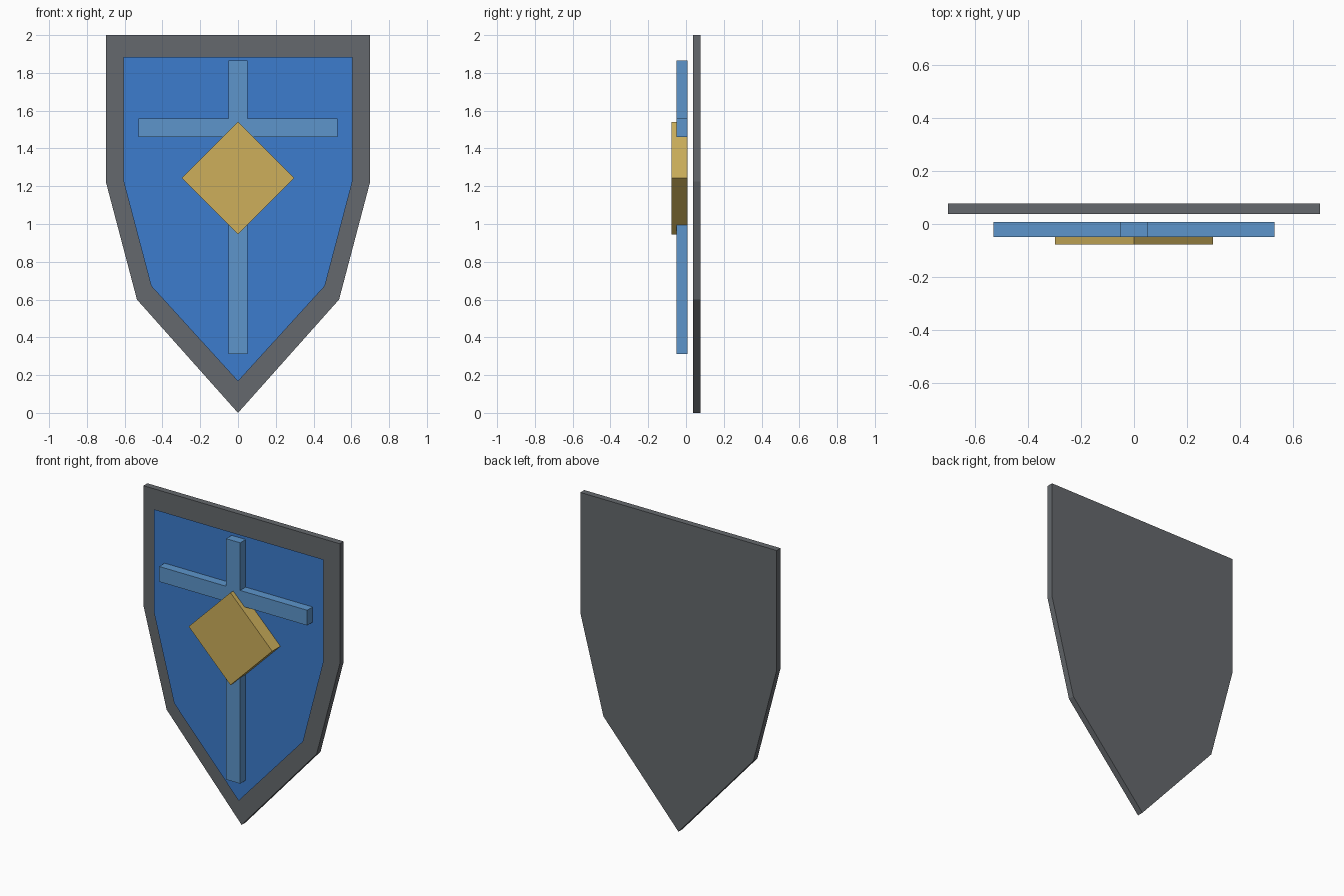
import bpy
import bmesh

if "Cube" in bpy.data.objects:
    bpy.data.objects.remove(bpy.data.objects["Cube"])


def material(name, rgb):
    m = bpy.data.materials.new(name)
    m.diffuse_color = (*rgb, 1.0)
    m.use_nodes = True
    m.node_tree.nodes["Principled BSDF"].inputs["Base Color"].default_value = m.diffuse_color
    return m


GREY = material("steel_grey", (0.130, 0.141, 0.153))
BLUE = material("deep_blue", (0.045, 0.200, 0.610))
LIGHT = material("light_blue", (0.109, 0.300, 0.600))
GOLD = material("gold", (0.610, 0.430, 0.105))


def slab(name, half, y_front, y_back, mat):
    """Mirror a right-hand (x, z) profile, listed top to bottom, and extrude it along y."""
    left = [(-x, z) for x, z in reversed(half) if x > 0]
    bm = bmesh.new()
    # Clockwise from the front, reversed so the normal faces -y
    verts = [bm.verts.new((x, y_front, z)) for x, z in reversed(half + left)]
    face = bm.faces.new(verts)
    if y_back > y_front:
        ext = bmesh.ops.extrude_face_region(bm, geom=[face], use_keep_orig=True)
        moved = [g for g in ext["geom"] if isinstance(g, bmesh.types.BMVert)]
        bmesh.ops.translate(bm, verts=moved, vec=(0, y_back - y_front, 0))
        bmesh.ops.recalc_face_normals(bm, faces=bm.faces[:])
    else:
        bm.normal_update()
        if face.normal.y > 0:
            face.normal_flip()
    mesh = bpy.data.meshes.new(name)
    bm.to_mesh(mesh)
    bm.free()
    mesh.materials.append(mat)
    obj = bpy.data.objects.new(name, mesh)
    bpy.context.collection.objects.link(obj)
    return obj


# Grey backing plate that forms the rim
slab("shield_plate", [(0.70, 2.0), (0.70, 1.225), (0.535, 0.60), (0, 0)],
     0.037, 0.077, GREY)

# Thin blue field floating just in front of the plate
slab("blue_field", [(0.605, 1.885), (0.605, 1.222), (0.46, 0.672), (0, 0.167)],
     0.007, 0.007, BLUE)

# Raised cross
slab("cross", [(0.05, 1.865), (0.05, 1.558), (0.528, 1.558), (0.528, 1.46),
               (0.05, 1.46), (0.05, 0.312)],
     -0.049, 0.007, LIGHT)

# Gold diamond boss
slab("diamond_boss", [(0, 1.541), (0.298, 1.243), (0, 0.945)],
     -0.077, 0.007, GOLD)
